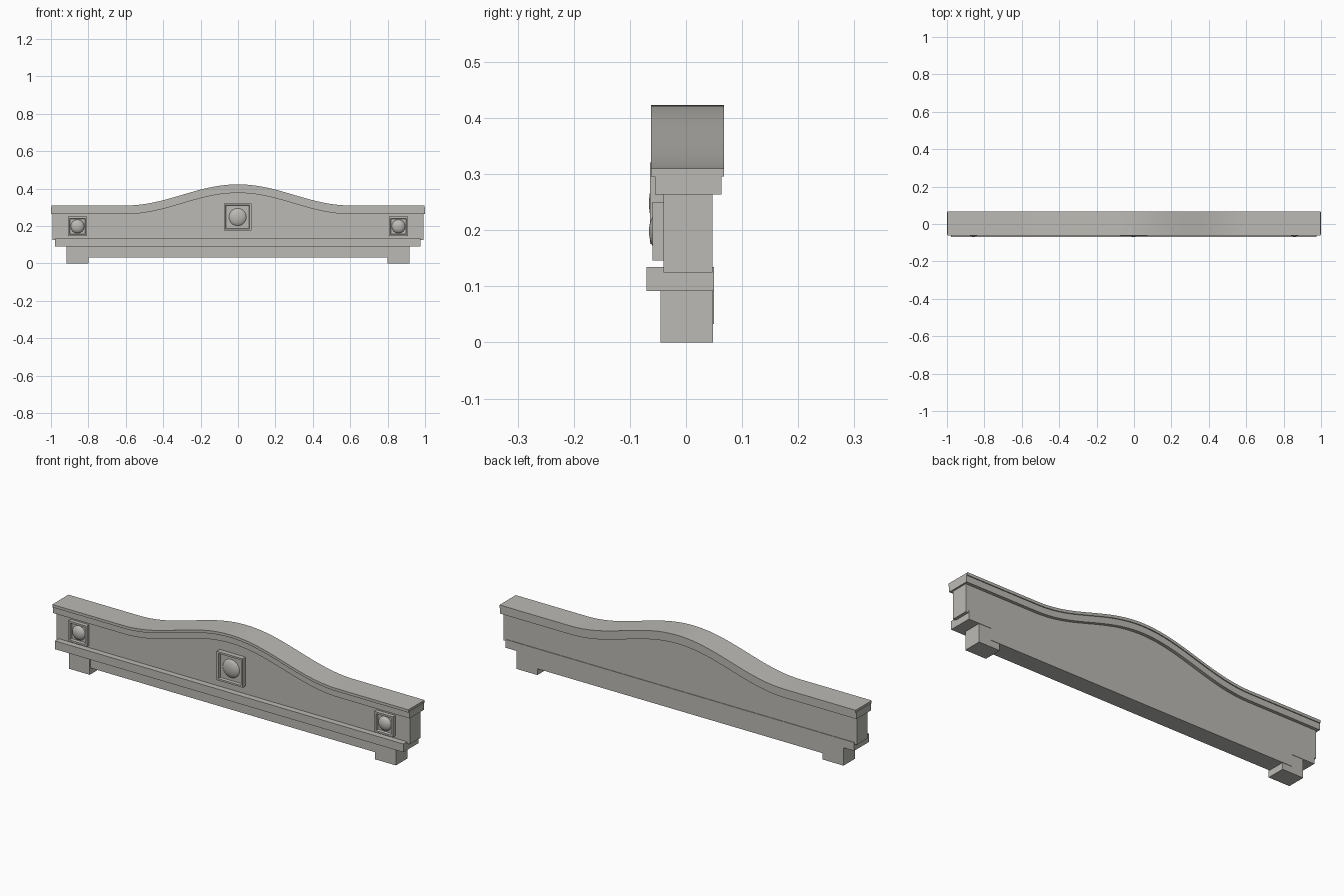
import bpy, bmesh, math
from mathutils import Matrix

if "Cube" in bpy.data.objects:
    bpy.data.objects.remove(bpy.data.objects["Cube"], do_unlink=True)

stone = bpy.data.materials.new("warm_grey")
stone.use_nodes = True
colour = (0.50, 0.49, 0.46, 1)
stone.diffuse_color = colour
stone.node_tree.nodes["Principled BSDF"].inputs["Base Color"].default_value = colour


def finish(name, bm, smooth=False):
    bmesh.ops.recalc_face_normals(bm, faces=bm.faces)
    mesh = bpy.data.meshes.new(name)
    bm.to_mesh(mesh)
    bm.free()
    mesh.materials.append(stone)
    ob = bpy.data.objects.new(name, mesh)
    bpy.context.collection.objects.link(ob)
    if smooth:
        bpy.ops.object.select_all(action='DESELECT')
        ob.select_set(True)
        bpy.context.view_layer.objects.active = ob
        bpy.ops.object.shade_smooth_by_angle(angle=math.radians(30))
    return ob


def box_mesh(x, y, z):
    bm = bmesh.new()
    bmesh.ops.create_cube(bm, size=1)
    for v in bm.verts:
        for i, (lo, hi) in enumerate((x, y, z)):
            v.co[i] = lo if v.co[i] < 0 else hi
    return bm


def crest(x):
    # Height of the arched top edge
    if abs(x) >= 0.6:
        return 0.31
    return 0.31 + 0.113 * (1 + math.cos(math.pi * x / 0.6)) / 2


def arched_panel(name, half, y, drop, bottom=None, bottom_drop=0):
    # Extrude a front outline whose upper edge follows the crest
    xs = [-half] + [-0.6 + 1.2 * i / 40 for i in range(41)] + [half]
    top = [(x, crest(x) - drop) for x in xs]
    if bottom is None:
        low = [(x, crest(x) - bottom_drop) for x in xs]
    else:
        low = [(x, bottom) for x in xs]
    bm = bmesh.new()
    rings = []
    for (x, zt), (_, zb) in zip(top, low):
        rings.append([bm.verts.new(p) for p in
                      ((x, y[0], zb), (x, y[1], zb), (x, y[1], zt), (x, y[0], zt))])
    for a, b in zip(rings, rings[1:]):
        for i in range(4):
            j = (i + 1) % 4
            bm.faces.new((a[i], a[j], b[j], b[i]))
    bm.faces.new(rings[0])
    bm.faces.new(rings[-1])
    return finish(name, bm, True)


def boss(name, x, z, half, rim, front, radius):
    # Square plate with a recessed centre
    bm = box_mesh((x - half, x + half), (front, -0.035), (z - half, z + half))
    bm.normal_update()
    face = min(bm.faces, key=lambda f: f.calc_center_median().y)
    bmesh.ops.inset_region(bm, faces=[face], thickness=rim)
    inner = min((f for f in bm.faces if all(abs(v.co.x - x) < half - rim / 2 for v in f.verts)),
                key=lambda f: f.calc_center_median().y)
    # Sloped inner moulding down to the recess floor
    bmesh.ops.inset_region(bm, faces=[inner], thickness=0.004)
    for v in inner.verts:
        v.co.y += 0.012
    finish(name + "_plate", bm)
    # Flattened dome
    bm = bmesh.new()
    bmesh.ops.create_uvsphere(bm, u_segments=32, v_segments=16, radius=radius)
    bmesh.ops.transform(bm, verts=bm.verts, matrix=Matrix.Translation((x, -0.044, z))
                        @ Matrix.Diagonal((1, 0.022 / radius, 1, 1))
                        @ Matrix.Rotation(math.pi / 2, 4, 'X'))
    finish(name + "_dome", bm, True)


# Arched cap, moulding and main panel
arched_panel("cap_slab", 0.998, (-0.062, 0.068), 0, bottom_drop=0.014)
arched_panel("cap_moulding", 1.0, (-0.055, 0.063), 0.010, bottom_drop=0.046)
arched_panel("main_panel", 0.991, (-0.040, 0.047), 0.035, bottom=0.125)

# Ledge and lower rail
finish("ledge", box_mesh((-0.978, 0.976), (-0.070, 0.050), (0.092, 0.134)))
finish("lower_rail", box_mesh((-0.85, 0.85), (-0.040, 0.050), (0.033, 0.095)))

# Feet and side bosses
for side, s in (("left", 1), ("right", -1)):
    finish(side + "_foot", box_mesh(sorted((s * 0.80, s * 0.917)), (-0.045, 0.048), (0, 0.095)))
    boss(side + "_boss", s * 0.858, 0.198, 0.052, 0.013, -0.060, 0.037)

# Central boss
boss("centre_boss", -0.002, 0.248, 0.073, 0.013, -0.064, 0.050)
